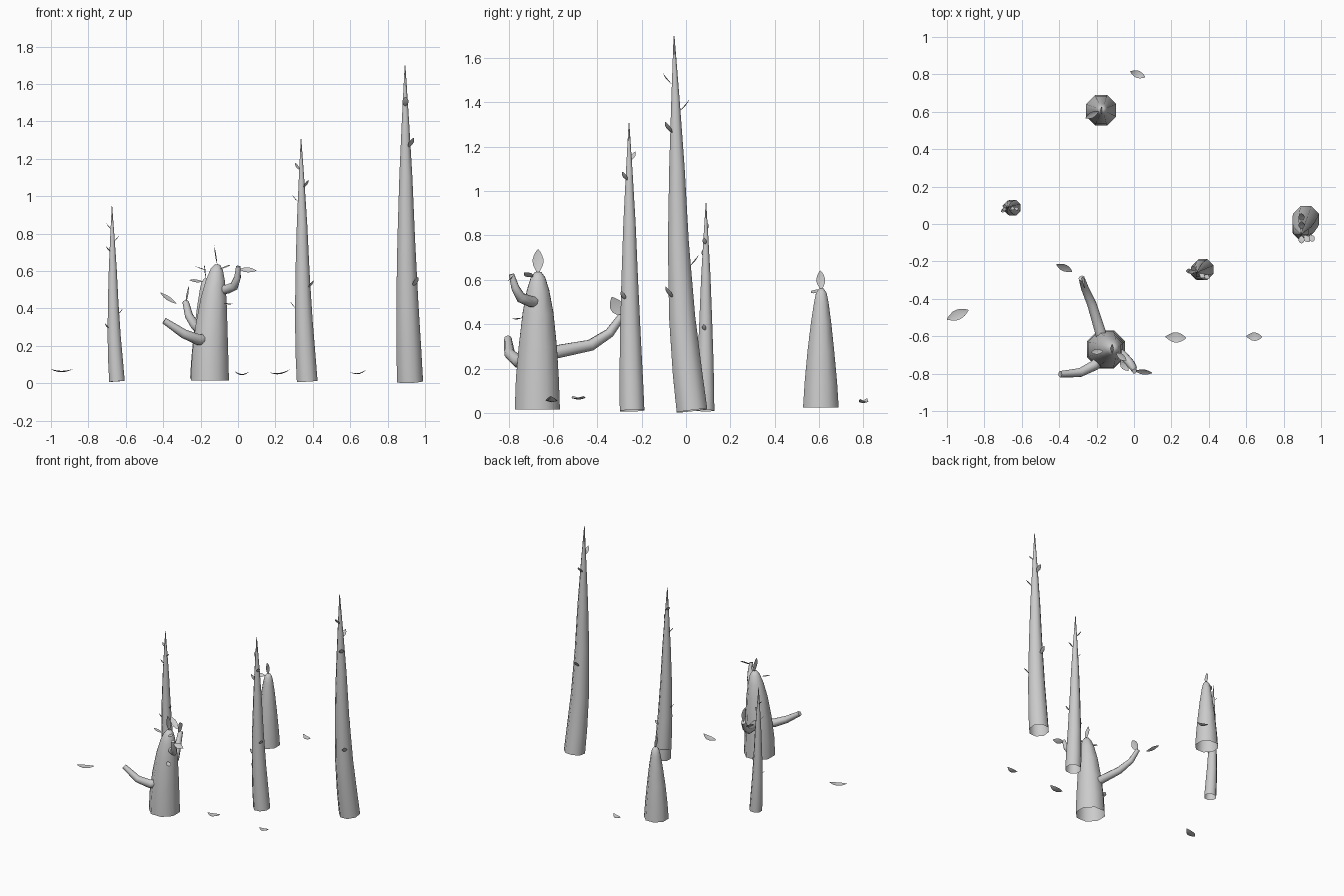
import bpy, bmesh, math
from mathutils import Vector

if "Cube" in bpy.data.objects:
    bpy.data.objects.remove(bpy.data.objects["Cube"])

def finish(name, bm, angle=60):
    me = bpy.data.meshes.new(name)
    bm.to_mesh(me)
    bm.free()
    ob = bpy.data.objects.new(name, me)
    bpy.context.collection.objects.link(ob)
    bpy.ops.object.select_all(action='DESELECT')
    ob.select_set(True)
    bpy.context.view_layer.objects.active = ob
    bpy.ops.object.shade_smooth_by_angle(angle=math.radians(angle))
    return ob

def tube(name, pts, radii, sides=8, cap=True):
    """Tapered tube along a path, open at the start, closed at the end."""
    bm = bmesh.new()
    pts = [Vector(p) for p in pts]
    axis = Vector((0, 0, 1))
    ref = Vector((1, 0, 0))
    if abs((pts[1] - pts[0]).normalized().z) < 0.7:
        axis, ref = (pts[1] - pts[0]).normalized(), Vector((0, 0, 1))
    rings = []
    for i, (p, r) in enumerate(zip(pts, radii)):
        t = (pts[min(i + 1, len(pts) - 1)] - pts[max(i - 1, 0)]).normalized()
        ref = axis.rotation_difference(t) @ ref
        axis = t
        u = (ref - t * ref.dot(t)).normalized()
        v = t.cross(u)
        rings.append([bm.verts.new(p + r * (u * math.cos(a) + v * math.sin(a)))
                      for a in (2 * math.pi * (k + .5) / sides for k in range(sides))])
    for a, b in zip(rings, rings[1:]):
        for k in range(sides):
            n = (k + 1) % sides
            bm.faces.new((a[k], a[n], b[n], b[k]))
    if cap:
        bm.faces.new(rings[-1])
    return finish(name, bm)

def leaf(name, base, tip, width, normal=(0, 0, 1), sag=0.0):
    """Thin almond-shaped sheet from base to tip, bowed against its normal."""
    bm = bmesh.new()
    base, tip = Vector(base), Vector(tip)
    d = tip - base
    side = Vector(normal).cross(d).normalized()
    n = d.cross(side).normalized()
    rows = []
    for t, w in ((0, .08), (.15, .5), (.35, .92), (.55, 1), (.75, .75), (.9, .38), (1, .04)):
        c = base + d * t - n * sag * 4 * t * (1 - t)
        s = side * width / 2 * w
        lift = n * width * .12 * w
        rows.append([bm.verts.new(q) for q in (c - s + lift, c, c + s + lift)])
    for a, b in zip(rows, rows[1:]):
        for k in (0, 1):
            bm.faces.new((a[k], a[k + 1], b[k + 1], b[k]))
    return finish(name, bm)

# thorny spikes: one design, scaled, turned and leaned
def spike(name, x, y, h, r, lean, turn):
    ts = (0, .1, .25, .45, .65, .83, 1)
    bend = (0, .25, .55, .76, .84, .92, 1)
    rad = (1, .96, .85, .68, .5, .27, .03)
    pts = [Vector((x + lean[0] * b, y + lean[1] * b, .01 + h * t)) for t, b in zip(ts, bend)]
    tube(name, pts, [r * q for q in rad])
    s = h / 1.3
    for i, (t, a) in enumerate(((.87, 141), (.80, -40), (.74, 180), (.385, -35), (.30, 180))):
        k = next(j for j in range(len(ts) - 1) if ts[j + 1] >= t)
        f = (t - ts[k]) / (ts[k + 1] - ts[k])
        p = pts[k].lerp(pts[k + 1], f)
        rr = r * (rad[k] + (rad[k + 1] - rad[k]) * f)
        ang = math.radians(a + turn)
        d = Vector((math.cos(ang), math.sin(ang), 0))
        b = p + d * rr * .8
        leaf(f"{name}_thorn_{i + 1}", b, b + (d * .033 + Vector((0, 0, .04))) * s,
             .026 * s, d * -1 + Vector((0, 0, 1)), .004 * s)

spike("small_spike", -.647, .086, .937, .045, (-.027, .004), 25)
spike("medium_spike", .37, -.243, 1.297, .06, (-.033, -.014), 0)
spike("tall_spike", .92, .027, 1.69, .075, (-.027, -.081), 130)

# thick trunks
tube("front_trunk",
     [(-.15, -.67, .015), (-.149, -.67, .15), (-.142, -.668, .30), (-.13, -.667, .45),
      (-.12, -.667, .55), (-.113, -.667, .61), (-.11, -.667, .635)],
     [.11, .105, .093, .075, .055, .035, .015])
tube("back_trunk",
     [(-.176, .608, .025), (-.176, .608, .14), (-.175, .608, .28), (-.173, .609, .41),
      (-.172, .61, .50), (-.171, .61, .54), (-.17, .61, .56)],
     [.087, .079, .065, .049, .035, .026, .012])

# branches of the front trunk
tube("back_branch",
     [(-.165, -.63, .265), (-.185, -.56, .28), (-.225, -.43, .305),
      (-.262, -.345, .36), (-.28, -.29, .435)], [.032, .031, .027, .022, .017])
tube("left_branch",
     [(-.17, -.71, .24), (-.21, -.755, .232), (-.29, -.795, .265), (-.395, -.803, .335)],
     [.032, .03, .025, .017])
tube("right_branch",
     [(-.10, -.675, .50), (-.06, -.70, .502), (-.02, -.745, .52), (-.003, -.77, .565), (.002, -.787, .625)],
     [.027, .025, .024, .019, .013])

# leaves on trunks and branches
leaf("front_crown_leaf", (-.11, -.667, .63), (-.127, -.667, .738), .05, (1, 0, 0), .004)
leaf("front_side_leaf", (-.095, -.69, .612), (-.04, -.73, .632), .035, (0, -.5, 1), .004)
leaf("front_left_leaf", (-.165, -.68, .605), (-.23, -.685, .627), .03, (0, 0, 1), .004)
leaf("front_low_leaf", (-.075, -.735, .43), (-.03, -.785, .425), .035, (0, 0, 1), .006)
leaf("back_crown_leaf", (-.17, .61, .555), (-.18, .605, .642), .04, (1, 0, 0), .004)
leaf("back_side_leaf", (-.19, .60, .545), (-.26, .565, .55), .035, (0, -.6, 1), .004)
leaf("right_branch_leaf", (.005, -.785, .61), (.098, -.797, .602), .038, (0, -.7, .7), .004)
leaf("back_branch_leaf", (-.28, -.29, .435), (-.262, -.335, .522), .06, (1, 0, 0), .004)
leaf("drifting_leaf", (-.415, -.215, .485), (-.33, -.255, .425), .04, (.3, -.5, .8), .006)

# fallen curled leaves
fallen = [((-1, -.51, .075), (-.885, -.46, .075), .055, .016),
          ((.168, -.603, .058), (.278, -.61, .075), .055, .018),
          ((.60, -.60, .06), (.685, -.605, .073), .045, .018),
          ((-.02, .815, .065), (.06, .785, .062), .04, .02),
          ]
for i, (a, b, w, s) in enumerate(fallen):
    leaf(f"fallen_leaf_{i + 1}", a, b, w, (0, 0, 1), s)
